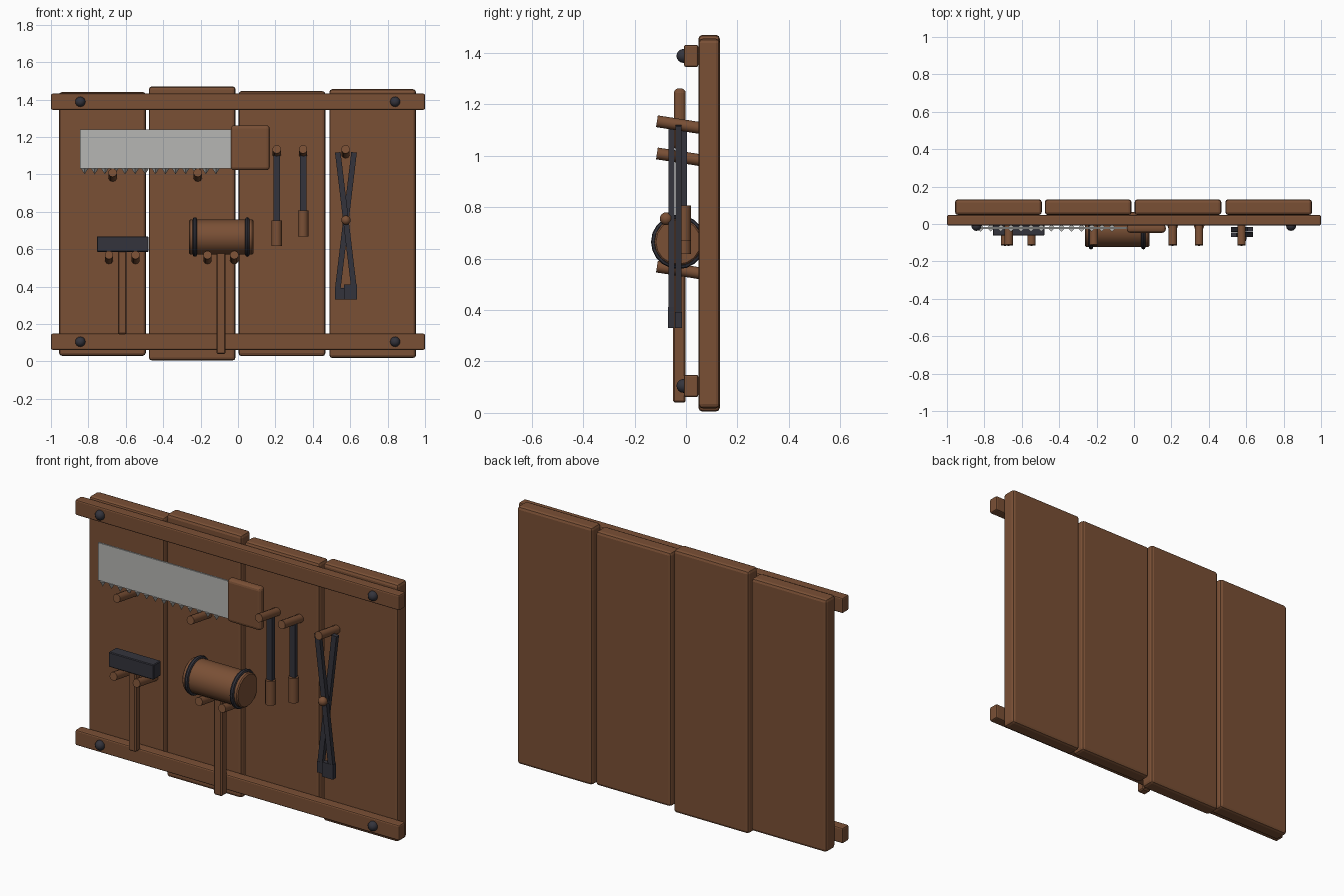
import bpy, math
from mathutils import Vector

cube = bpy.data.objects.get("Cube")
if cube:
    bpy.data.objects.remove(cube, do_unlink=True)


def material(name, rgb):
    m = bpy.data.materials.new(name)
    m.use_nodes = True
    m.diffuse_color = (*rgb, 1)
    m.node_tree.nodes["Principled BSDF"].inputs["Base Color"].default_value = (*rgb, 1)
    return m


WOOD = material("brown wood", (0.195, 0.08, 0.036))
IRON = material("dark iron", (0.034, 0.034, 0.045))
STEEL = material("pale steel", (0.47, 0.47, 0.455))


def finish(name, mat, bevel=0, segments=2, smooth=False):
    ob = bpy.context.object
    ob.name = name
    ob.data.materials.append(mat)
    if bevel:
        mod = ob.modifiers.new("Bevel", "BEVEL")
        mod.width, mod.segments = bevel, segments
    if smooth:
        bpy.ops.object.shade_smooth_by_angle(angle=math.radians(40))
    return ob


def box(name, xs, ys, zs, mat, bevel=0, segments=2):
    """Box from its extents on each axis."""
    lo, hi = Vector((xs[0], ys[0], zs[0])), Vector((xs[1], ys[1], zs[1]))
    bpy.ops.mesh.primitive_cube_add(size=1, location=(lo + hi) / 2)
    ob = bpy.context.object
    ob.scale = hi - lo
    bpy.ops.object.transform_apply(location=False, rotation=False, scale=True)
    return finish(name, mat, bevel, segments)


def rod(name, a, b, radius, mat, sides=12, bevel=0):
    """Cylinder between two points."""
    a, b = Vector(a), Vector(b)
    bpy.ops.mesh.primitive_cylinder_add(vertices=sides, radius=radius,
                                        depth=(b - a).length, location=(a + b) / 2)
    bpy.context.object.rotation_euler = (b - a).to_track_quat("Z", "Y").to_euler()
    return finish(name, mat, bevel, 1, smooth=True)


def ball(name, loc, radius, mat):
    bpy.ops.mesh.primitive_uv_sphere_add(segments=12, ring_count=8, radius=radius, location=loc)
    return finish(name, mat, smooth=True)


# Backing planks, each a slightly different height
for i, (x, z0, z1) in enumerate([(-0.725, 0.03, 1.44), (-0.245, 0.005, 1.47),
                                 (0.235, 0.028, 1.445), (0.72, 0.018, 1.455)]):
    box(f"plank_{i + 1}", (x - 0.232, x + 0.232), (0.048, 0.132), (z0, z1), WOOD, 0.016)

# Cross rails with bolts
for label, z in (("lower", 0.105), ("upper", 1.388)):
    box(f"{label}_rail", (-1, 1), (-0.008, 0.048), (z - 0.043, z + 0.043), WOOD, 0.008)
    for side, x in (("right", -0.843), ("left", 0.84)):
        ball(f"{label}_bolt_{side}", (x, -0.01, z), 0.027, IRON)

# Tilted hanging pegs
pegs = [(-0.67, 0.985), (-0.215, 0.985), (0.207, 1.11), (0.348, 1.11), (0.575, 1.11),
        (-0.69, 0.545), (-0.548, 0.545), (-0.163, 0.545), (-0.02, 0.545)]
for i, (x, z) in enumerate(pegs):
    rod(f"peg_{i + 1}", (x, 0.06, z - 0.003), (x, -0.113, z + 0.024), 0.023, WOOD, 10)

# Hand saw: blade, teeth, handle
box("saw_blade", (-0.845, -0.02), (-0.026, -0.016), (1.03, 1.24), STEEL)
for i in range(14):
    bpy.ops.mesh.primitive_cone_add(vertices=4, radius1=0.02, depth=0.032,
                                    location=(-0.82 + i * 0.054, -0.021, 1.016),
                                    rotation=(math.pi, 0, 0))
    finish(f"saw_tooth_{i + 1}", STEEL)
box("saw_handle", (-0.038, 0.17), (-0.047, -0.001), (1.022, 1.262), WOOD, 0.018, 3)

# Iron hammer
box("hammer_head", (-0.755, -0.478), (-0.062, 0.005), (0.585, 0.668), IRON, 0.004, 1)
box("hammer_handle", (-0.642, -0.596), (-0.05, -0.004), (0.145, 0.6), WOOD, 0.006, 1)

# Wooden mallet with iron bands
MY, MZ = -0.03, 0.665
rod("mallet_head", (-0.262, MY, MZ), (0.082, MY, MZ), 0.093, WOOD, 16, 0.006)
for i, x in enumerate((-0.23, 0.05)):
    bpy.ops.mesh.primitive_torus_add(major_radius=0.094, minor_radius=0.012,
                                     major_segments=20, minor_segments=8,
                                     location=(x, MY, MZ), rotation=(0, math.pi / 2, 0))
    finish(f"mallet_band_{i + 1}", IRON, smooth=True)
box("mallet_handle", (-0.116, -0.066), (-0.05, -0.001), (0.04, 0.6), WOOD, 0.006, 1)

# Two chisels hanging handle down
for i, (x, low, mid) in enumerate([(0.207, 0.617, 0.752), (0.348, 0.668, 0.806)]):
    rod(f"chisel_handle_{i + 1}", (x, -0.008, low), (x, -0.008, mid), 0.028, WOOD, 12)
    box(f"chisel_blade_{i + 1}", (x - 0.017, x + 0.017), (-0.02, 0.004),
        (mid - 0.01, 1.12), IRON)

# Tongs: crossed arms, jaws and rivet
for label, y, tilt in (("front", -0.057, -1), ("rear", -0.029, 1)):
    arm = box(f"tongs_{label}_arm", (0.562, 0.592), (y - 0.012, y + 0.012), (0.385, 1.12), IRON)
    arm.rotation_euler.y = tilt * math.radians(6.8)
box("tongs_front_jaw", (0.568, 0.635), (-0.07, -0.044), (0.33, 0.412), IRON)
box("tongs_rear_jaw", (0.518, 0.585), (-0.042, -0.016), (0.33, 0.392), IRON)
ball("tongs_rivet", (0.577, -0.077, 0.755), 0.025, WOOD)
